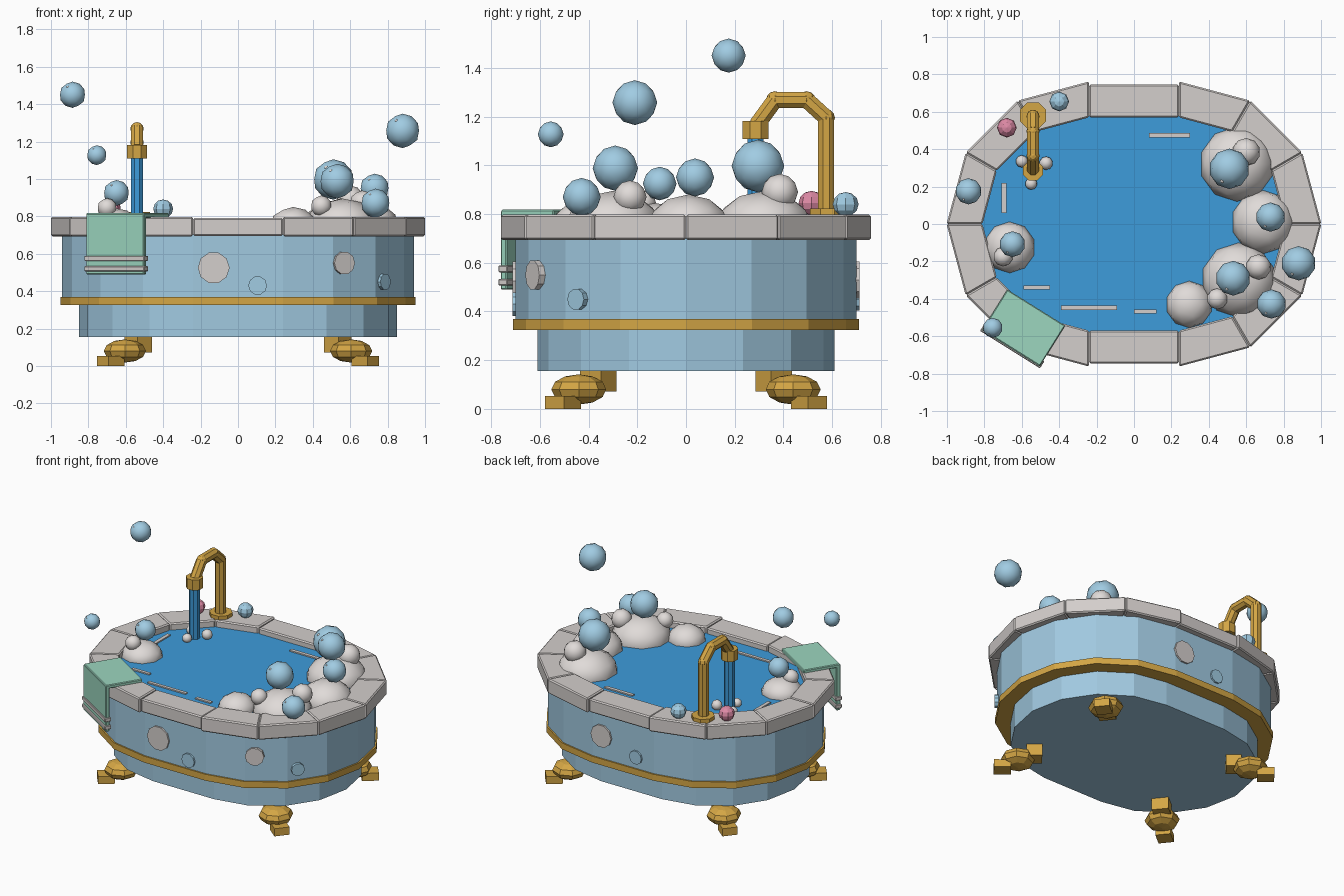
import bpy, bmesh
from math import radians, cos, sin, pi, atan2
from mathutils import Vector, Matrix

cube = bpy.data.objects.get("Cube")
if cube:
    bpy.data.objects.remove(cube, do_unlink=True)


def material(name, *srgb):
    mat = bpy.data.materials.new(name)
    mat.use_nodes = True
    lin = [c / 12.92 if c <= 0.04 else ((c + 0.055) / 1.055) ** 2.4 for c in srgb]
    mat.diffuse_color = (*lin, 1)
    mat.node_tree.nodes["Principled BSDF"].inputs["Base Color"].default_value = (*lin, 1)
    return mat


ENAMEL = material("enamel blue", 0.63, 0.79, 0.88)
BUBBLE = material("bubble blue", 0.63, 0.80, 0.89)
STONE = material("rim stone", 0.83, 0.81, 0.80)
FOAM = material("foam white", 0.88, 0.86, 0.85)
GOLD = material("gold", 0.83, 0.65, 0.27)
WATER = material("water blue", 0.24, 0.61, 0.86)
MINT = material("towel mint", 0.61, 0.84, 0.75)
PINK = material("soap pink", 0.87, 0.54, 0.65)

HALF = 0.24  # half the straight length of the oval


def finish(name, bm, mat, bevel=0, smooth=None):
    bmesh.ops.recalc_face_normals(bm, faces=bm.faces)
    mesh = bpy.data.meshes.new(name)
    bm.to_mesh(mesh)
    bm.free()
    mesh.materials.append(mat)
    obj = bpy.data.objects.new(name, mesh)
    bpy.context.collection.objects.link(obj)
    if bevel:
        mod = obj.modifiers.new("Bevel", "BEVEL")
        mod.width, mod.segments = bevel, 1
    if smooth:
        bpy.ops.object.select_all(action="DESELECT")
        obj.select_set(True)
        bpy.context.view_layer.objects.active = obj
        bpy.ops.object.shade_smooth_by_angle(angle=radians(smooth))
    return obj


def prism(name, points, z0, z1, mat, bevel=0):
    bm = bmesh.new()
    face = bm.faces.new([bm.verts.new((x, y, z0)) for x, y in points])
    top = bmesh.ops.extrude_face_region(bm, geom=[face])["geom"]
    bmesh.ops.translate(bm, vec=(0, 0, z1 - z0),
                        verts=[v for v in top if isinstance(v, bmesh.types.BMVert)])
    return finish(name, bm, mat, bevel)


def oval(radius, steps):
    pts = []
    for side in (1, -1):
        for i in range(steps + 1):
            a = -pi / 2 + pi * i / steps
            pts.append((side * (HALF + radius * cos(a)), side * radius * sin(a)))
    return pts


def box(name, loc, size, mat, angle=0, bevel=0):
    bm = bmesh.new()
    place = Matrix.Translation(loc) @ Matrix.Rotation(angle, 4, "Z") @ Matrix.Diagonal((*size, 1))
    bmesh.ops.create_cube(bm, size=1, matrix=place)
    return finish(name, bm, mat, bevel)


def rod(name, start, end, radius, mat, sides=8):
    start, end = Vector(start), Vector(end)
    turn = (end - start).to_track_quat("Z", "Y").to_matrix().to_4x4()
    place = Matrix.Translation((start + end) / 2) @ turn @ Matrix.Rotation(pi / sides, 4, "Z")
    bm = bmesh.new()
    bmesh.ops.create_cone(bm, cap_ends=True, segments=sides, radius1=radius, radius2=radius,
                          depth=(end - start).length, matrix=place)
    return finish(name, bm, mat)


def ball(name, loc, radius, mat, height=None):
    bm = bmesh.new()
    place = Matrix.Translation(loc) @ Matrix.Diagonal((1, 1, (height or radius) / radius, 1))
    bmesh.ops.create_icosphere(bm, subdivisions=2, radius=radius, matrix=place)
    return finish(name, bm, mat, smooth=30)


def faceted(name, loc, radius, height, mat, rings=6):
    bm = bmesh.new()
    place = Matrix.Translation(loc) @ Matrix.Diagonal((1, 1, height / radius, 1))
    bmesh.ops.create_uvsphere(bm, u_segments=8, v_segments=rings, radius=radius, matrix=place)
    return finish(name, bm, mat)


# Tub body, gold band and water
prism("lower_body", oval(0.61, 8), 0.155, 0.34, ENAMEL)
prism("upper_body", oval(0.70, 8), 0.34, 0.72, ENAMEL)
prism("gold_band", oval(0.71, 8), 0.325, 0.37, GOLD)
prism("water", oval(0.60, 12), 0.70, 0.75, WATER)

# Rim built from separate stone blocks
for side in (1, -1):
    y0, y1 = side * 0.57, side * 0.745
    prism("rim_straight", [(-HALF, y0), (HALF, y0), (HALF, y1), (-HALF, y1)],
          0.695, 0.79, STONE, 0.008)
    for i in range(6):
        a, b = (-pi / 2 + pi * k / 6 for k in (i, i + 1))
        corners = [(side * (HALF + r * cos(t)), side * r * sin(t))
                   for r, t in ((0.57, a), (0.762, a), (0.762, b), (0.57, b))]
        prism("rim_block", corners, 0.693, 0.797, STONE, 0.008)

# Clawed feet
for sx in (1, -1):
    for sy in (1, -1):
        a = atan2(sy * 0.65, sx * 0.8)
        x, y = sx * 0.605, sy * 0.44
        faceted("foot_ball", (x, y, 0.08), 0.113, 0.062, GOLD)
        box("foot_toe", (x + sx * 0.075, y + sy * 0.065, 0.027), (0.11, 0.1, 0.054), GOLD, a)
        box("foot_bracket", (x - sx * 0.072, y - sy * 0.08, 0.115), (0.1, 0.11, 0.085), GOLD, a)

# Round spots on the outside wall: x, side, z, radius, material
for x, side, z, r, mat in [(-0.13, -1, 0.525, 0.085, STONE), (0.105, -1, 0.43, 0.05, BUBBLE),
                           (0.565, -1, 0.55, 0.062, STONE), (0.78, -1, 0.45, 0.044, BUBBLE),
                           (0.17, 1, 0.53, 0.08, STONE), (-0.1, 1, 0.45, 0.048, BUBBLE)]:
    dx = max(0, abs(x) - HALF) * (1 if x > 0 else -1)
    n = Vector((dx, side * (0.49 - dx * dx) ** 0.5, 0)).normalized()
    wall = Vector((x, n.y * 0.7, z))
    rod("wall_spot", wall - n * 0.03, wall + n * 0.012, r, mat, 10)

# Faucet and falling water
FX = -0.54
path = [(0.575, 0.79), (0.575, 1.195), (0.495, 1.268), (0.365, 1.268), (0.29, 1.165)]
for (y0, z0), (y1, z1) in zip(path, path[1:]):
    rod("faucet_pipe", (FX, y0, z0), (FX, y1, z1), 0.036, GOLD)
for y, z in path[1:-1]:
    faceted("faucet_joint", (FX, y, z), 0.036, 0.036, GOLD)
rod("faucet_base", (FX, 0.58, 0.79), (FX, 0.58, 0.822), 0.076, GOLD)
rod("faucet_spout", (FX, 0.285, 1.108), (FX, 0.285, 1.182), 0.057, GOLD)
rod("water_stream", (FX, 0.285, 0.74), (FX, 0.285, 1.12), 0.035, WATER)
faceted("blue_tap", (-0.4, 0.655, 0.84), 0.053, 0.05, BUBBLE)
faceted("pink_tap", (-0.68, 0.515, 0.845), 0.053, 0.05, PINK)

# Foam mounds: x, y, radius, height
for x, y, r, h in [(0.55, 0.32, 0.2, 0.145), (0.69, 0.01, 0.17, 0.13), (0.56, -0.3, 0.2, 0.145),
                   (0.295, -0.43, 0.125, 0.1), (-0.665, -0.125, 0.137, 0.095)]:
    ball("foam_mound", (x, y, 0.75), r, FOAM, h)

# Small foam puffs: x, y, z, radius
for x, y, z, r in [(0.6, 0.385, 0.89, 0.075), (0.665, -0.23, 0.87, 0.068), (0.445, -0.4, 0.855, 0.056),
                   (-0.7, -0.175, 0.845, 0.052), (-0.6, 0.335, 0.77, 0.033),
                   (-0.47, 0.325, 0.775, 0.036), (-0.55, 0.215, 0.77, 0.032)]:
    ball("foam_puff", (x, y, z), r, FOAM)

# Bubbles with a small glint: x, y, z, radius
for x, y, z, r in [(-0.885, 0.175, 1.45, 0.07), (0.88, -0.21, 1.257, 0.092),
                   (-0.755, -0.555, 1.127, 0.053), (0.53, -0.29, 0.988, 0.093),
                   (0.51, 0.295, 0.997, 0.108), (0.735, -0.428, 0.87, 0.078),
                   (-0.65, -0.108, 0.925, 0.069), (0.73, 0.037, 0.95, 0.078)]:
    ball("bubble", (x, y, z), r, BUBBLE)
    ball("bubble_glint", Vector((x, y, z)) + Vector((-0.35, -0.6, 0.58)) * r, r * 0.1, FOAM)

# Foam streaks lying on the water: x, y, length, width
for x, y, sx, sy in [(0.19, 0.475, 0.22, 0.025), (-0.695, 0.14, 0.025, 0.16),
                     (-0.52, -0.34, 0.14, 0.023), (-0.24, -0.447, 0.3, 0.023),
                     (0.06, -0.468, 0.12, 0.023)]:
    box("foam_streak", (x, y, 0.754), (sx, sy, 0.009), STONE)

# Towel folded over the rim
TURN = radians(-32)
out = Vector((sin(TURN), -cos(TURN), 0))
centre = Vector((-0.59, -0.555, 0))
edge = centre + out * 0.115
box("towel_top", centre + Vector((0, 0, 0.805)), (0.365, 0.255, 0.026), MINT, TURN, 0.005)
box("towel_hang", edge + Vector((0, 0, 0.652)), (0.365, 0.03, 0.325), MINT, TURN, 0.005)
for z in (0.52, 0.575):
    box("towel_stripe", edge + Vector((0, 0, z)), (0.378, 0.045, 0.028), STONE, TURN, 0.004)
